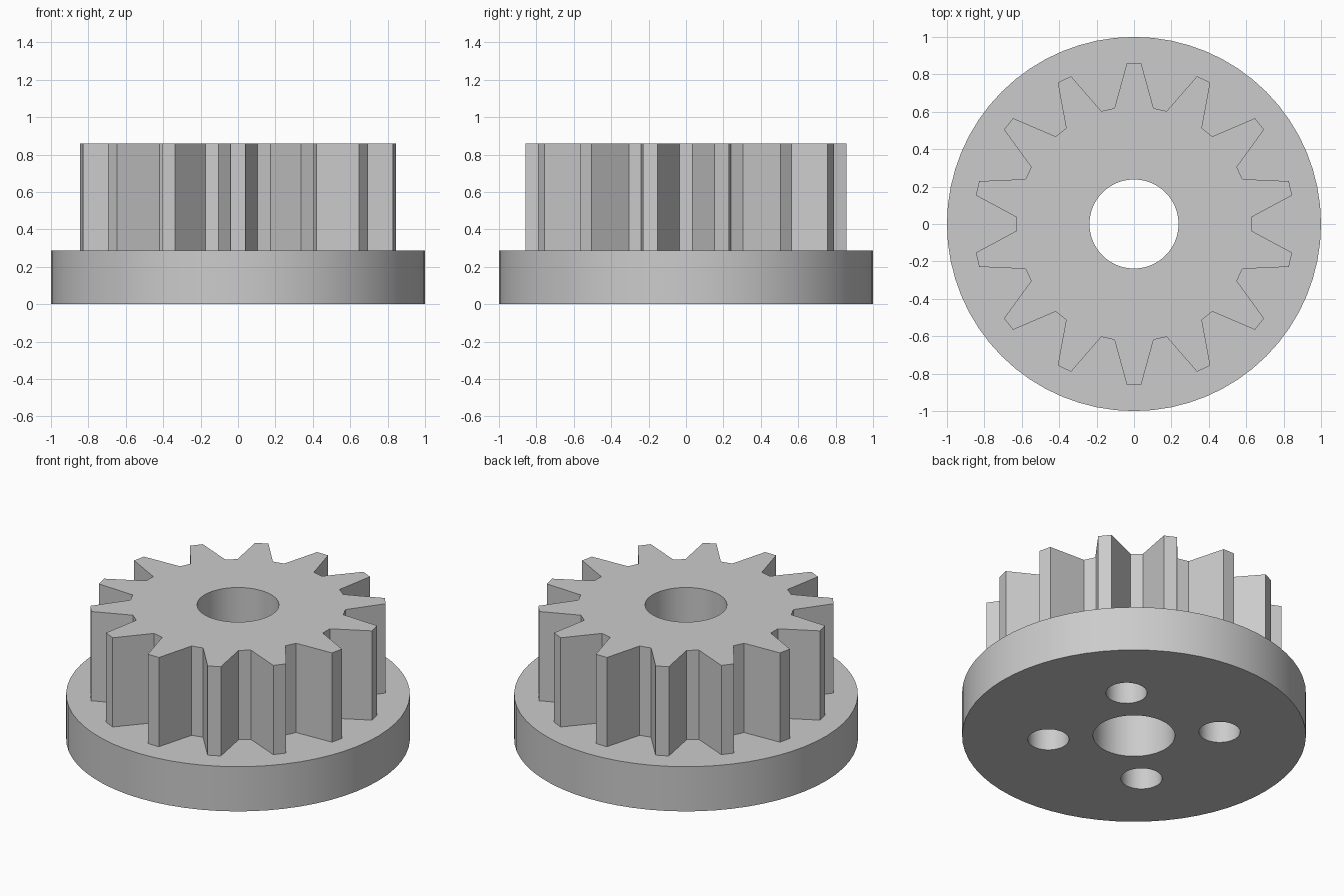
import bpy
import bmesh
from math import sin, cos, radians, tau

cube = bpy.data.objects.get("Cube")
if cube:
    bpy.data.objects.remove(cube)

TEETH = 14
FLANGE_H, TOTAL_H = 0.287, 0.86
ROOT_R, TIP_R = 0.628, 0.859

steel = bpy.data.materials.new("plain_grey")
steel.use_nodes = True
grey = (0.6, 0.6, 0.6, 1)
steel.diffuse_color = grey
steel.node_tree.nodes["Principled BSDF"].inputs["Base Color"].default_value = grey


def prism(name, outline, bottom, top):
    """Extrude a closed 2D outline from bottom to top."""
    bm = bmesh.new()
    face = bm.faces.new([bm.verts.new((x, y, bottom)) for x, y in outline])
    grown = bmesh.ops.extrude_face_region(bm, geom=[face])["geom"]
    moved = [v for v in grown if isinstance(v, bmesh.types.BMVert)]
    bmesh.ops.translate(bm, verts=moved, vec=(0, 0, top - bottom))
    bmesh.ops.recalc_face_normals(bm, faces=bm.faces)
    mesh = bpy.data.meshes.new(name)
    bm.to_mesh(mesh)
    bm.free()
    mesh.materials.append(steel)
    obj = bpy.data.objects.new(name, mesh)
    bpy.context.collection.objects.link(obj)
    return obj


def circle(radius, sides, cx=0, cy=0):
    return [(cx + radius * cos(tau * i / sides), cy + radius * sin(tau * i / sides))
            for i in range(sides)]


def combine(target, other, operation):
    """Apply a boolean and discard the second solid."""
    mod = target.modifiers.new(operation.lower(), "BOOLEAN")
    mod.operation = operation
    mod.solver = "EXACT"
    mod.object = other
    bpy.context.view_layer.objects.active = target
    bpy.ops.object.modifier_apply(modifier=mod.name)
    bpy.data.objects.remove(other)


# Round flange
gear = prism("flanged_gear", circle(1, 64), 0, FLANGE_H)

# Tapered teeth, the first one pointing to the back
tooth = [(-9.6, ROOT_R), (-2.6, TIP_R), (2.6, TIP_R), (9.6, ROOT_R)]
profile = []
for i in range(TEETH):
    for offset, r in tooth:
        a = radians(90 + 360 * i / TEETH + offset)
        profile.append((r * cos(a), r * sin(a)))
combine(gear, prism("toothed_rim", profile, FLANGE_H / 2, TOTAL_H), "UNION")

# Central shaft bore, all the way through
combine(gear, prism("shaft_bore", circle(0.238, 64), -0.1, 1), "DIFFERENCE")

# Four blind screw holes in the underside
for i in range(4):
    a = radians(45 + 90 * i)
    hole = circle(0.12, 32, 0.5 * cos(a), 0.5 * sin(a))
    combine(gear, prism("screw_hole", hole, -0.1, FLANGE_H), "DIFFERENCE")

bpy.ops.object.select_all(action="DESELECT")
gear.select_set(True)
bpy.context.view_layer.objects.active = gear
bpy.ops.object.shade_smooth_by_angle(angle=radians(30))
